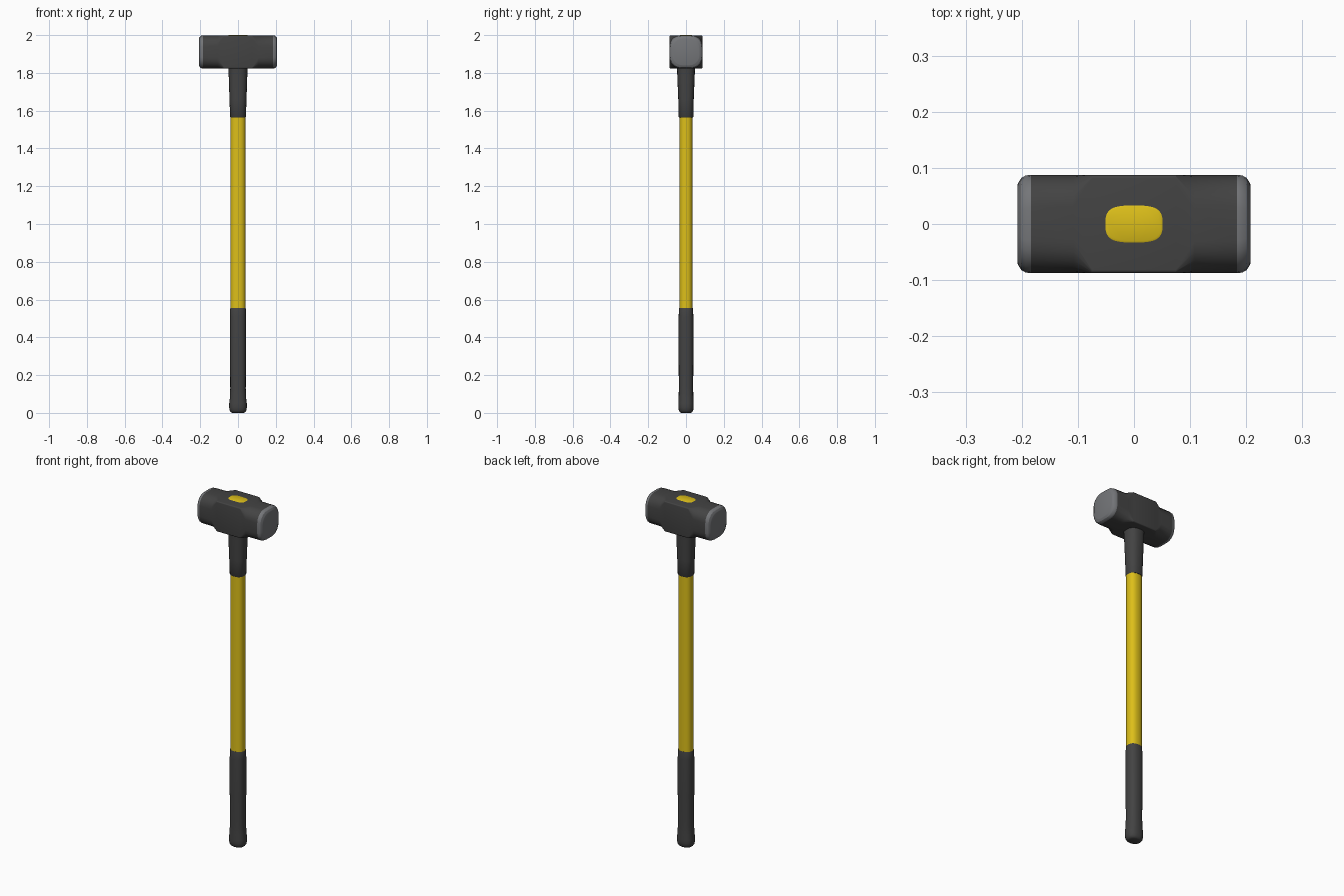
import bpy, bmesh, math

if "Cube" in bpy.data.objects:
    bpy.data.objects.remove(bpy.data.objects["Cube"])


def material(name, rgb):
    m = bpy.data.materials.new(name)
    m.diffuse_color = (*rgb, 1)
    m.use_nodes = True
    m.node_tree.nodes["Principled BSDF"].inputs["Base Color"].default_value = m.diffuse_color
    return m


dark = material("dark_grey", (0.056, 0.056, 0.056))
steel = material("worn_steel", (0.175, 0.18, 0.19))
yellow = material("yellow", (0.72, 0.52, 0.01))


def loft(name, rings, mats, pick=None, angle=35):
    """Skin a list of equal-length rings, cap both ends."""
    bm = bmesh.new()
    vs = [[bm.verts.new(p) for p in r] for r in rings]
    n = len(vs[0])
    for a, b in zip(vs, vs[1:]):
        for i in range(n):
            bm.faces.new((a[i], a[(i + 1) % n], b[(i + 1) % n], b[i]))
    bm.faces.new(vs[0])
    bm.faces.new(vs[-1])
    bmesh.ops.recalc_face_normals(bm, faces=bm.faces)
    if pick:
        for f in bm.faces:
            f.material_index = pick(f.calc_center_median())
    me = bpy.data.meshes.new(name)
    bm.to_mesh(me)
    bm.free()
    for m in mats:
        me.materials.append(m)
    ob = bpy.data.objects.new(name, me)
    bpy.context.collection.objects.link(ob)
    bpy.ops.object.select_all(action='DESELECT')
    ob.select_set(True)
    bpy.context.view_layer.objects.active = ob
    bpy.ops.object.shade_smooth_by_angle(angle=math.radians(angle))
    return ob


def head_ring(x, half, radius, steps=5):
    """Square section with rounded corners, across the x axis."""
    pts = []
    for k in range(4):
        for s in range(steps + 1):
            t = math.pi / 2 * (k + s / steps)
            c = math.pi / 4 + k * math.pi / 2
            oy = math.copysign(half - radius, math.cos(c))
            oz = math.copysign(half - radius, math.sin(c))
            pts.append((x, oy + radius * math.cos(t),
                        1.911 + oz + radius * math.sin(t)))
    return pts


def oval_ring(z, a, b, power=2.4, n=32):
    """Squarish oval section of the handle."""
    pts = []
    for i in range(n):
        t = 2 * math.pi * i / n
        c, s = math.cos(t), math.sin(t)
        pts.append((math.copysign(a * abs(c) ** (2 / power), c),
                    math.copysign(b * abs(s) ** (2 / power), s), z))
    return pts


# Hammer head: square eye block, rounded striking ends
half_profile = [(0.075, 0.0875, 0.006), (0.108, 0.0875, 0.056),
                (0.184, 0.0875, 0.058), (0.193, 0.0865, 0.058),
                (0.201, 0.082, 0.057), (0.2065, 0.073, 0.056),
                (0.2075, 0.070, 0.054)]
profile = [(-x, h, r) for x, h, r in reversed(half_profile)] + half_profile
loft("hammer_head", [head_ring(*p) for p in profile], [dark, steel],
     lambda c: int(abs(c.x) > 0.184), 28)

# Handle end showing through the top of the head
loft("handle_end", [oval_ring(1.95, 0.051, 0.033, 3.2),
                    oval_ring(1.9985, 0.051, 0.033, 3.2),
                    oval_ring(2.0, 0.048, 0.030, 3.2)], [yellow])

# Collar under the head
loft("collar", [oval_ring(*p) for p in [
    (1.565, 0.040, 0.037), (1.568, 0.042, 0.039), (1.66, 0.045, 0.041),
    (1.78, 0.049, 0.046), (1.815, 0.050, 0.047), (1.83, 0.052, 0.049)]], [dark])

# Yellow shaft
loft("shaft", [oval_ring(0.53, 0.040, 0.035), oval_ring(1.60, 0.040, 0.035)],
     [yellow])

# Rubber grip with flared butt
loft("grip", [oval_ring(*p) for p in [
    (0.0, 0.030, 0.025), (0.004, 0.038, 0.033), (0.013, 0.044, 0.038),
    (0.03, 0.047, 0.041), (0.05, 0.0465, 0.041), (0.08, 0.043, 0.039),
    (0.13, 0.041, 0.038), (0.30, 0.042, 0.039), (0.51, 0.042, 0.039),
    (0.552, 0.0415, 0.037), (0.556, 0.040, 0.036)]], [dark])
